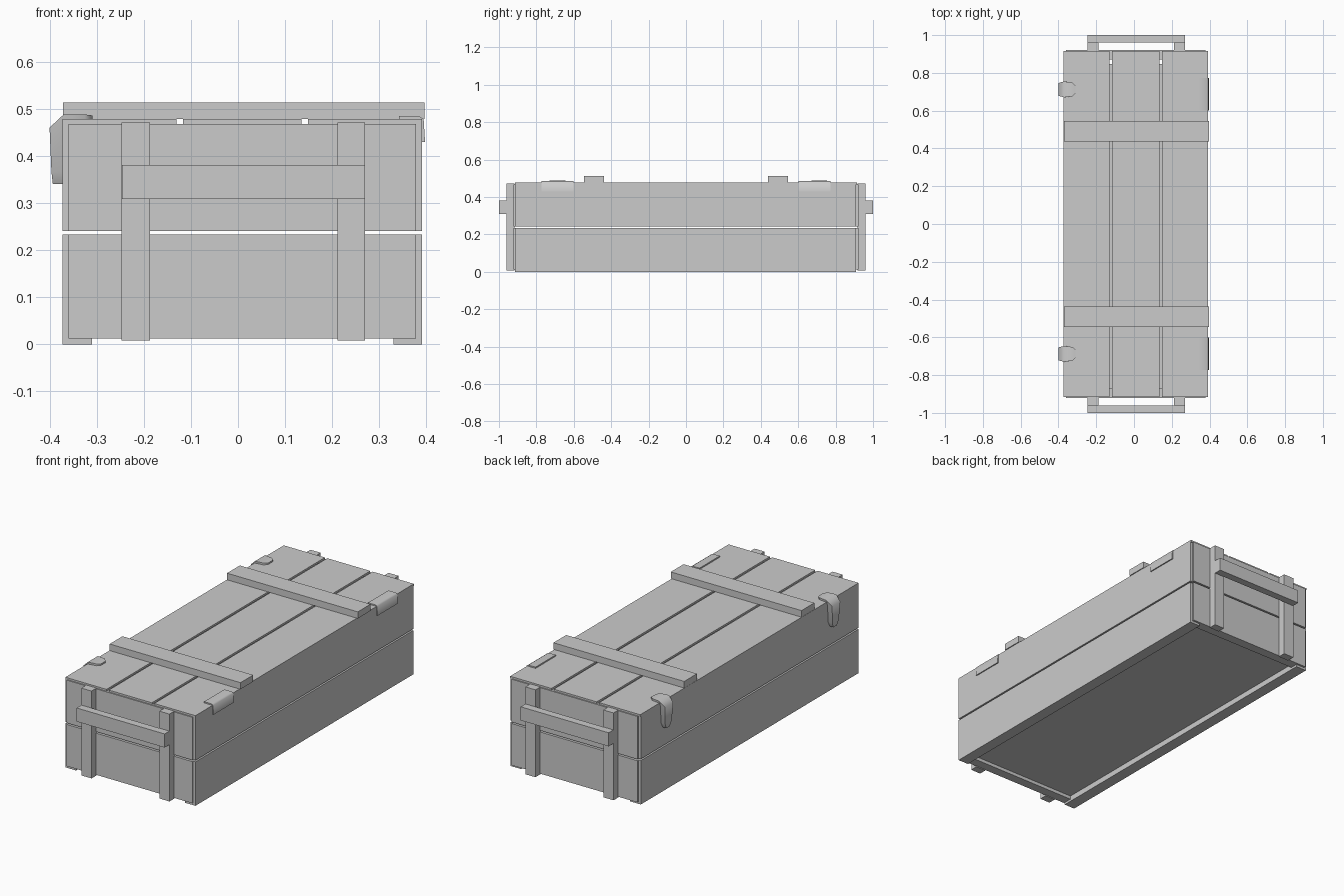
import bpy, bmesh, math

if "Cube" in bpy.data.objects:
    bpy.data.objects.remove(bpy.data.objects["Cube"])


def make_object(name, bm, smooth=False):
    bmesh.ops.recalc_face_normals(bm, faces=bm.faces)
    mesh = bpy.data.meshes.new(name)
    bm.to_mesh(mesh)
    bm.free()
    obj = bpy.data.objects.new(name, mesh)
    bpy.context.collection.objects.link(obj)
    if smooth:
        bpy.ops.object.select_all(action='DESELECT')
        obj.select_set(True)
        bpy.context.view_layer.objects.active = obj
        bpy.ops.object.shade_smooth_by_angle(angle=math.radians(60))
    return obj


def box(name, x, y, z):
    """Box from (min, max) pairs on each axis."""
    bm = bmesh.new()
    bmesh.ops.create_cube(bm, size=1)
    for v in bm.verts:
        v.co = [lo + (c + 0.5) * (hi - lo) for c, (lo, hi) in zip(v.co, (x, y, z))]
    return make_object(name, bm)


def strap(name, sections, y):
    """Loft of bent-metal sections: outer x, z, inner x, z, half width."""
    bm = bmesh.new()
    rings = []
    for ox, oz, ix, iz, w in sections:
        rings.append([bm.verts.new(p) for p in
                      ((ox, y - w, oz), (ox, y + w, oz), (ix, y + w, iz), (ix, y - w, iz))])
    for a, b in zip(rings, rings[1:]):
        for i in range(4):
            j = (i + 1) % 4
            bm.faces.new((a[i], a[j], b[j], b[i]))
    bm.faces.new(rings[0])
    bm.faces.new(rings[-1])
    return make_object(name, bm, smooth=True)


def span(side, near, far):
    return tuple(sorted((side * near, side * far)))


# Long side boards and end boards, in two tiers with an open gap
for tier, z0, z1 in (("lower", 0.0, 0.233), ("upper", 0.241, 0.468)):
    box(f"{tier}_left_side", (-0.372, -0.31), (-0.915, 0.91), (z0, z1))
    box(f"{tier}_right_side", (0.33, 0.391), (-0.915, 0.91), (z0, z1))
    for s, end in ((-1, "front"), (1, "back")):
        box(f"{tier}_{end}_end", (-0.36, 0.378), span(s, 0.87, 0.921),
            (max(z0, 0.012), z1))

# Recessed floor
box("floor", (-0.312, 0.332), (-0.871, 0.848), (0.03, 0.05))

# Lid planks
for i, x in enumerate(((-0.372, -0.131), (-0.117, 0.135), (0.149, 0.391))):
    box(f"lid_plank_{i + 1}", x, (-0.915, 0.915), (0.468, 0.478))

# Bent hinge plate and latch sections
hinge = ((0.342, 0.485, 0.342, 0.477, 0.085),
         (0.385, 0.484, 0.383, 0.477, 0.085),
         (0.394, 0.478, 0.389, 0.472, 0.085),
         (0.397, 0.430, 0.389, 0.430, 0.085))
latch = ((-0.309, 0.486, -0.309, 0.477, 0.020),
         (-0.325, 0.488, -0.325, 0.477, 0.036),
         (-0.370, 0.488, -0.366, 0.477, 0.042),
         (-0.400, 0.460, -0.371, 0.460, 0.034),
         (-0.396, 0.366, -0.371, 0.366, 0.027),
         (-0.393, 0.340, -0.371, 0.340, 0.014))

for s, end in ((-1, "front"), (1, "back")):
    # Lid batten
    box(f"{end}_lid_batten", (-0.371, 0.396), span(s, 0.438, 0.545), (0.478, 0.513))
    # Carrying handle: two uprights and a crossbar
    for side, x in (("left", (-0.247, -0.187)), ("right", (0.211, 0.27))):
        box(f"{end}_{side}_upright", x, span(s, 0.918, 0.96), (0.008, 0.471))
    box(f"{end}_handle_bar", (-0.246, 0.27), span(s, 0.96, 1.0), (0.309, 0.381))
    # Metal fittings
    strap(f"{end}_hinge", hinge, s * 0.687)
    strap(f"{end}_latch", latch, 0.0125 + s * 0.7)
